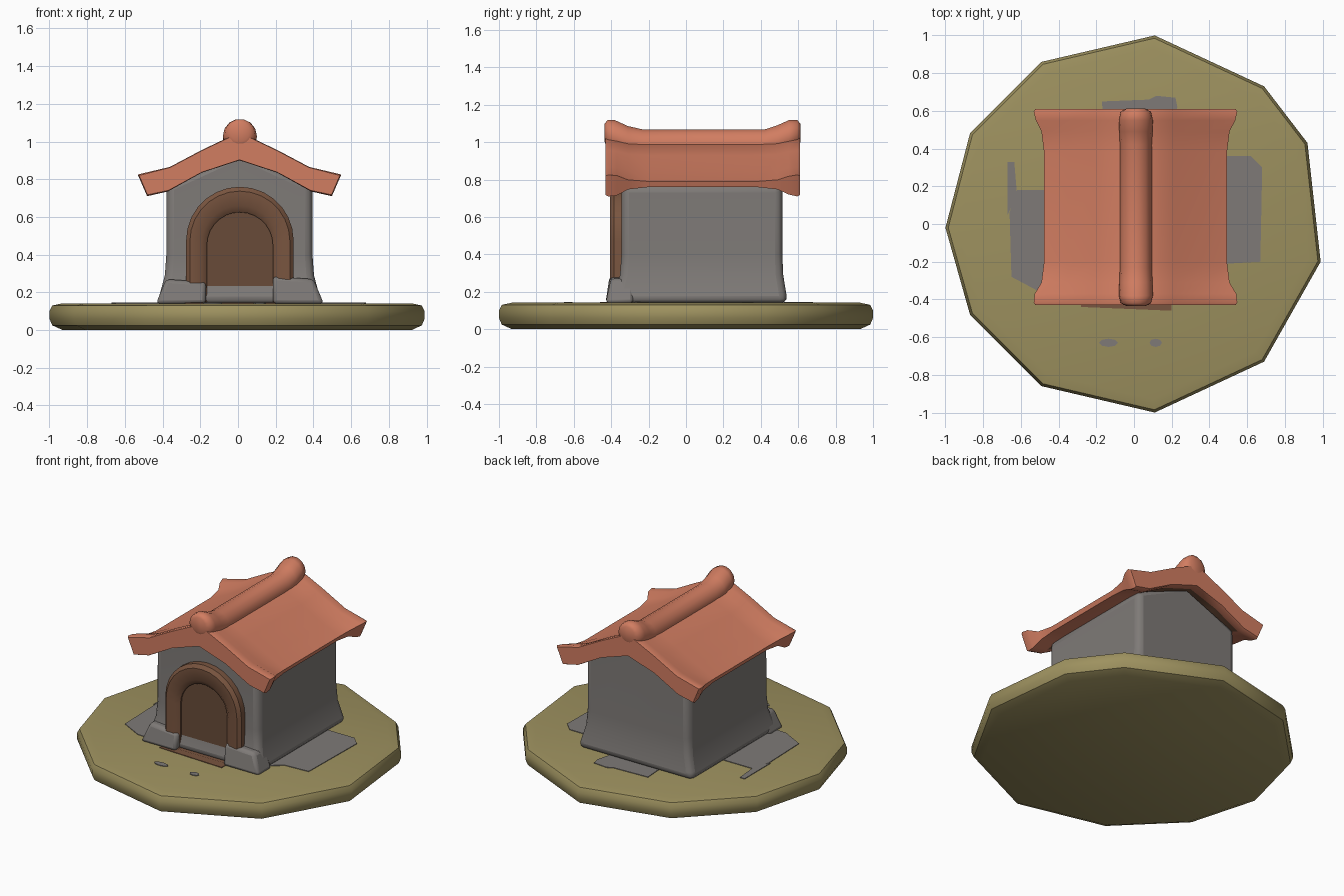
import bpy, bmesh, math

if "Cube" in bpy.data.objects:
    bpy.data.objects.remove(bpy.data.objects["Cube"])


def material(name, rgb):
    m = bpy.data.materials.new(name)
    m.diffuse_color = (*rgb, 1)
    m.use_nodes = True
    m.node_tree.nodes["Principled BSDF"].inputs["Base Color"].default_value = m.diffuse_color
    return m


OLIVE = material("olive_ground", (0.34, 0.285, 0.115))
STONE = material("grey_stone", (0.21, 0.195, 0.185))
CLAY = material("terracotta", (0.64, 0.205, 0.12))
WOOD = material("brown_wood", (0.19, 0.09, 0.05))
DARK = material("dark_wood", (0.14, 0.07, 0.04))


def loft(name, loops, mats, bevel=0, segs=2, caps=True, angle=40):
    """Skin a list of equal-length point loops into one object."""
    bm = bmesh.new()
    rings = [[bm.verts.new(p) for p in lp] for lp in loops]
    n = len(rings[0])
    for a, b in zip(rings, rings[1:]):
        for i in range(n):
            j = (i + 1) % n
            bm.faces.new((a[i], a[j], b[j], b[i]))
    if caps:
        bm.faces.new(rings[0])
        bm.faces.new(rings[-1])
    return finish(name, bm, mats, bevel, segs, angle)


def finish(name, bm, mats, bevel=0, segs=2, angle=40):
    bmesh.ops.recalc_face_normals(bm, faces=bm.faces)
    me = bpy.data.meshes.new(name)
    bm.to_mesh(me)
    bm.free()
    for m in mats:
        me.materials.append(m)
    ob = bpy.data.objects.new(name, me)
    bpy.context.collection.objects.link(ob)
    if bevel:
        mod = ob.modifiers.new("soft_edges", 'BEVEL')
        mod.width, mod.segments = bevel, segs
        mod.limit_method, mod.angle_limit = 'ANGLE', math.radians(35)
    bpy.ops.object.select_all(action='DESELECT')
    ob.select_set(True)
    bpy.context.view_layer.objects.active = ob
    bpy.ops.object.shade_smooth_by_angle(angle=math.radians(angle))
    return ob


# Ground disc: uneven polygon with softened rim
outline = [(0.11, 1.0), (0.69, 0.73), (0.92, 0.43), (0.99, -0.2), (0.69, -0.73), (0.11, -1.0),
           (-0.49, -0.86), (-0.87, -0.48), (-1.0, -0.02), (-0.87, 0.48), (-0.49, 0.86)]
rim = [(0.93, 0.0), (0.985, 0.025), (1.0, 0.06), (1.0, 0.10), (0.985, 0.13), (0.93, 0.142)]
loft("ground_disc", [[(x * s, y * s, z) for x, y in outline] for s, z in rim], [OLIVE])


# Worn paving patches on the ground
def patch(name, pts, mat):
    loft(name, [[(x, y, z) for x, y in pts] for z in (0.139, 0.146)], [mat])


patch("paving_right", [(0.38, -0.3), (0.5, -0.21), (0.67, -0.2), (0.68, 0.3), (0.62, 0.36), (0.38, 0.36)], STONE)
patch("paving_left", [(-0.36, -0.37), (-0.5, -0.36), (-0.65, -0.28), (-0.66, 0.06), (-0.62, 0.18),
                      (-0.5, 0.18), (-0.36, 0.18)], STONE)
patch("paving_left_tip", [(-0.67, 0.05), (-0.62, 0.15), (-0.635, 0.33), (-0.67, 0.33)], STONE)
patch("paving_back", [(-0.16, 0.5), (-0.17, 0.65), (0.08, 0.66), (0.12, 0.68), (0.22, 0.67), (0.23, 0.62), (0.2, 0.5)], STONE)
for nm, x, w in (("pebble_left", -0.135, 0.05), ("pebble_right", 0.115, 0.033)):
    patch(nm, [(x + w * math.cos(a * math.pi / 4), -0.63 + 0.022 * math.sin(a * math.pi / 4))
               for a in range(8)], STONE)
patch("door_sill", [(-0.28, -0.33), (-0.28, -0.44), (0.2, -0.46), (0.2, -0.33)], WOOD)


# House body: flared foot, gabled top
def plan(grow, z, ridge=None):
    x0, x1, y0, y1 = -0.38 - grow, 0.395 + grow, -0.345 - grow, 0.515 + grow * 0.6
    r = z if ridge is None else ridge
    return [(x0, y0, z), (0.01, y0, r), (x1, y0, z), (x1, y1, z), (0.01, y1, r), (x0, y1, z)]


loft("house_walls", [plan(0.05, 0.14), plan(0.035, 0.19), plan(0.008, 0.29), plan(0.0, 0.4),
                     plan(0.0, 0.77, 0.95)], [STONE], bevel=0.04, segs=3, angle=50)


# Door panel and arched surround
def arch(r, spring, bottom, y, n=14):
    pts = [(0.01 - r, y, bottom)]
    for i in range(n + 1):
        a = math.pi * (1 - i / n)
        pts.append((0.01 + r * math.cos(a), y, spring + r * math.sin(a)))
    return pts + [(0.01 + r, y, bottom)]


loft("door", [arch(0.19, 0.45, 0.14, y) for y in (-0.30, -0.368)], [DARK])
rings = [(0.285, 0.475, -0.32), (0.285, 0.475, -0.385), (0.265, 0.472, -0.405),
         (0.205, 0.455, -0.405), (0.175, 0.45, -0.38), (0.175, 0.45, -0.32)]
loops = [arch(r, s, 0.15, y) for r, s, y in rings]
loft("door_surround", loops + [loops[0]], [WOOD], caps=False)


# Sloping foot stones either side of the door
def foot_stone(name, xin, xout, top_in, top_out):
    lo = [(xin, -0.43, 0.14), (xout, -0.43, 0.14), (xout, -0.28, 0.14), (xin, -0.28, 0.14)]
    k = xout * 0.88
    hi = [(xin, -0.41, top_in), (k, -0.40, top_out), (k, -0.28, top_out), (xin, -0.28, top_in)]
    loft(name, [lo, hi], [STONE], bevel=0.02)


foot_stone("foot_stone_left", -0.17, -0.435, 0.255, 0.27)
foot_stone("foot_stone_right", 0.185, 0.455, 0.285, 0.27)

# Roof: thin sheet between thick, swept-up gable ends
mid = [(0, 1.03), (0.2, 0.93), (0.36, 0.845), (0.485, 0.79), (0.475, 0.76), (0.36, 0.775), (0.2, 0.85), (0, 0.92)]
end = [(0, 1.05), (0.2, 0.955), (0.37, 0.865), (0.54, 0.825), (0.49, 0.71), (0.38, 0.735), (0.2, 0.835), (0, 0.90)]


def roof_section(y, f):
    half = [(a[0] + (b[0] - a[0]) * f, a[1] + (b[1] - a[1]) * f) for a, b in zip(mid, end)]
    left = [(-x, z) for x, z in half[1:-1]][::-1]
    return [(x + 0.008, y, z) for x, z in half + left]


stations = [(-0.43, 0.85), (-0.415, 1), (-0.37, 0.9), (-0.31, 0.25), (-0.2, 0), (0.38, 0),
            (0.49, 0.25), (0.55, 0.8), (0.595, 1), (0.61, 0.85)]
roof = loft("roof", [roof_section(y, f) for y, f in stations], [CLAY, WOOD], angle=55)
for p in roof.data.polygons:   # timber soffit between the gable ends
    if p.normal.z < -0.6 and -0.37 < p.center.y < 0.55 and abs(p.center.x) < 0.4:
        p.material_index = 1

# Ridge roll with raised knob ends
ridge = [(-0.435, 0.05, 1.05), (-0.42, 0.08, 1.04), (-0.38, 0.09, 1.03), (-0.31, 0.088, 1.0), (-0.23, 0.085, 0.985),
         (0.42, 0.085, 0.985), (0.49, 0.088, 1.005), (0.55, 0.09, 1.03), (0.595, 0.08, 1.04), (0.612, 0.05, 1.05)]
loft("ridge_roll", [[(0.01 + r * math.cos(math.tau * i / 14), y, z + r * math.sin(math.tau * i / 14))
                     for i in range(14)] for y, r, z in ridge], [CLAY], angle=55)
